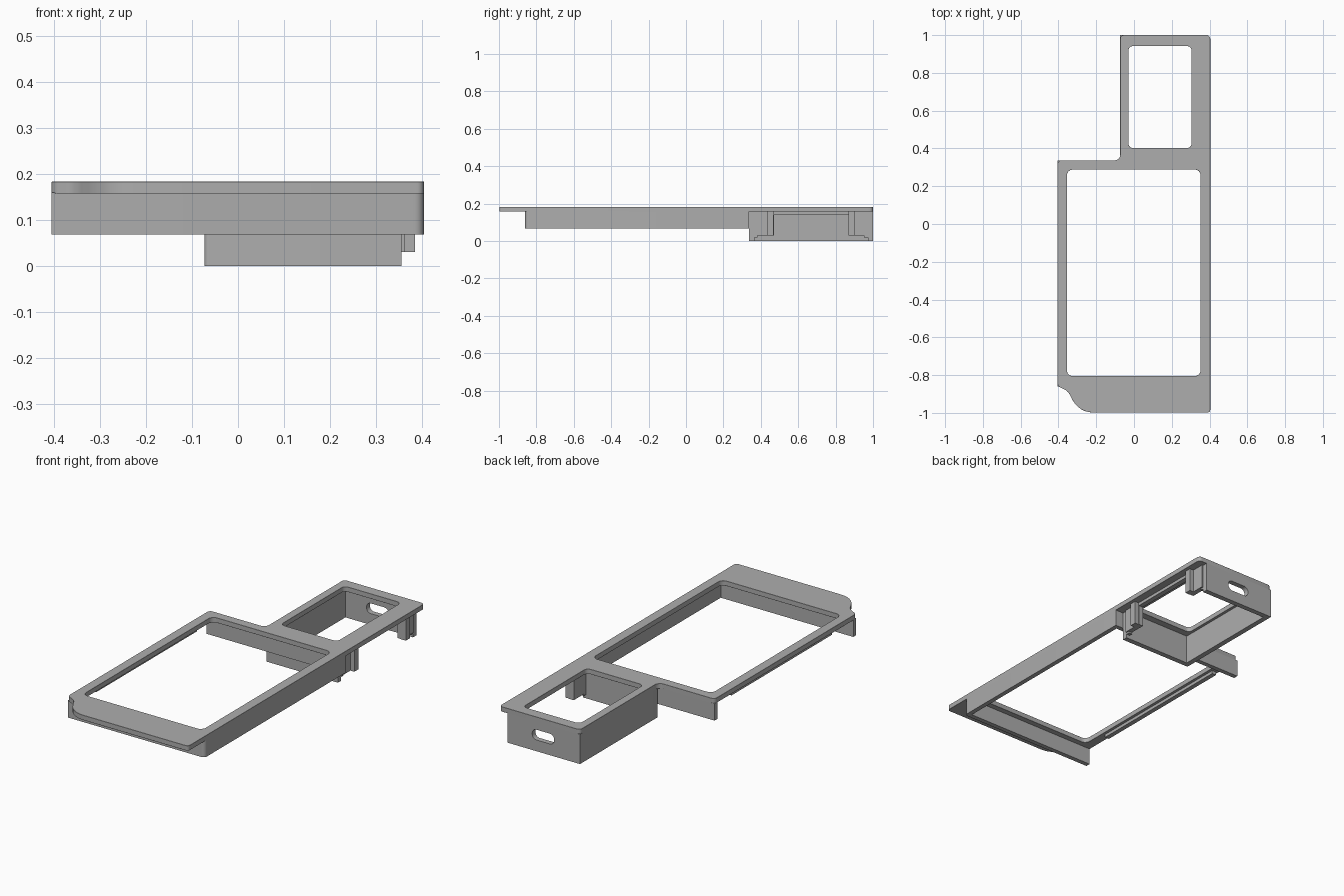
import bpy, bmesh, math
from mathutils import Vector

if "Cube" in bpy.data.objects:
    bpy.data.objects.remove(bpy.data.objects["Cube"])

grey = bpy.data.materials.new("plain_grey")
grey.diffuse_color = (0.42, 0.42, 0.42, 1)
grey.use_nodes = True
grey.node_tree.nodes["Principled BSDF"].inputs["Base Color"].default_value = grey.diffuse_color


def fillet(points, steps=6):
    """Round each (u, v, radius) corner of a closed outline."""
    out = []
    n = len(points)
    for i, (u, v, r) in enumerate(points):
        p = Vector((u, v))
        if r <= 0:
            out.append(p)
            continue
        a = (Vector(points[i - 1][:2]) - p).normalized()
        b = (Vector(points[(i + 1) % n][:2]) - p).normalized()
        half = a.angle(b) / 2
        centre = p + (a + b).normalized() * (r / math.sin(half))
        t = r / math.tan(half)
        s, e = p + a * t - centre, p + b * t - centre
        sweep = s.angle(e)
        for k in range(steps + 1):
            f = k / steps
            w = (s * math.sin((1 - f) * sweep) + e * math.sin(f * sweep)) / math.sin(sweep)
            out.append(centre + w)
    return out


def rect(u0, u1, v0, v1, r=0.0):
    return fillet([(u0, v0, r), (u1, v0, r), (u1, v1, r), (u0, v1, r)])


def prism(name, loops, axis, lo, hi, bevel=0.0):
    """Extrude an outline with optional holes along an axis."""
    place = {"x": lambda u, v, w: (w, u, v),
             "y": lambda u, v, w: (u, w, v),
             "z": lambda u, v, w: (u, v, w)}[axis]
    bm = bmesh.new()
    for loop in loops:
        vs = [bm.verts.new(place(p[0], p[1], lo)) for p in loop]
        for i in range(len(vs)):
            bm.edges.new((vs[i - 1], vs[i]))
    bmesh.ops.triangle_fill(bm, use_beauty=True, use_dissolve=False, edges=bm.edges[:])
    res = bmesh.ops.extrude_face_region(bm, geom=bm.faces[:], use_keep_orig=True)
    moved = [g for g in res["geom"] if isinstance(g, bmesh.types.BMVert)]
    bmesh.ops.translate(bm, verts=moved, vec=place(0, 0, hi - lo))
    bmesh.ops.recalc_face_normals(bm, faces=bm.faces[:])
    me = bpy.data.meshes.new(name)
    bm.to_mesh(me)
    bm.free()
    me.materials.append(grey)
    ob = bpy.data.objects.new(name, me)
    bpy.context.collection.objects.link(ob)
    bpy.context.view_layer.objects.active = ob
    ob.select_set(True)
    bpy.ops.object.shade_smooth_by_angle(angle=math.radians(30))
    ob.select_set(False)
    if bevel:
        m = ob.modifiers.new("edge", "BEVEL")
        m.width, m.segments, m.limit_method, m.angle_limit = bevel, 1, "ANGLE", math.radians(60)
    return ob


def block(name, x0, x1, y0, y1, z0, z1):
    return prism(name, [rect(x0, x1, y0, y1)], "z", z0, z1)


# Top plate with two openings and a swept front left corner
outline = fillet([
    (-0.405, -0.858, 0.025), (-0.35, -0.885, 0.06), (-0.29, -0.998, 0.12),
    (0.404, -0.998, 0.015), (0.404, 1.0, 0.02), (-0.073, 1.0, 0.02),
    (-0.073, 0.337, 0.03), (-0.405, 0.337, 0.02)])
prism("top_plate", [outline, rect(-0.355, 0.352, -0.805, 0.288, 0.03),
                    rect(-0.03, 0.305, 0.402, 0.942, 0.025)], "z", 0.157, 0.183, 0.004)

# Skirt around the large opening: front, right and back, open on the left
T = 0.025
skirt = fillet([
    (-0.405, -0.86, 0), (0.404, -0.86, 0.02), (0.404, 0.337, 0),
    (-0.405, 0.337, 0), (-0.405, 0.337 - T, 0), (0.404 - T, 0.337 - T, 0),
    (0.404 - T, -0.86 + T, 0), (-0.405, -0.86 + T, 0)])
prism("skirt_wall", [skirt], "z", 0.068, 0.159)

# Small rail below the left border
block("left_rail", -0.395, -0.37, -0.67, 0.18, 0.14, 0.159)

# Rear box: front and left walls, and a back wall with a rounded slot
tray = fillet([(0.355, 0.337, 0), (0.355, 0.365, 0), (-0.045, 0.365, 0),
               (-0.045, 0.98, 0), (-0.073, 0.98, 0), (-0.073, 0.337, 0.01)])
prism("box_side_walls", [tray], "z", 0.0, 0.159)
prism("box_back_wall", [rect(-0.073, 0.355, 0.0, 0.159),
                        rect(0.08, 0.21, 0.06, 0.115, 0.025)], "y", 0.972, 1.0)

# Arched bracket on the open right side of the box
arch = fillet([(0.365, 0.03, 0), (0.47, 0.03, 0), (0.47, 0.14, 0), (0.87, 0.14, 0),
               (0.87, 0.03, 0), (0.972, 0.03, 0), (0.972, 0.159, 0), (0.365, 0.159, 0)])
prism("side_bracket", [arch], "x", 0.335, 0.362)

# Mirrored clips and hooks beside the bracket opening
for side, s in (("front", -1), ("back", 1)):
    def span(a, b):
        return sorted((0.668 + s * a, 0.668 + s * b))
    block(side + "_clip", 0.355, 0.385, *span(0.2, 0.235), 0.03, 0.159)
    block(side + "_hook", 0.335, 0.355, *span(0.285, 0.31), 0.02, 0.055)
